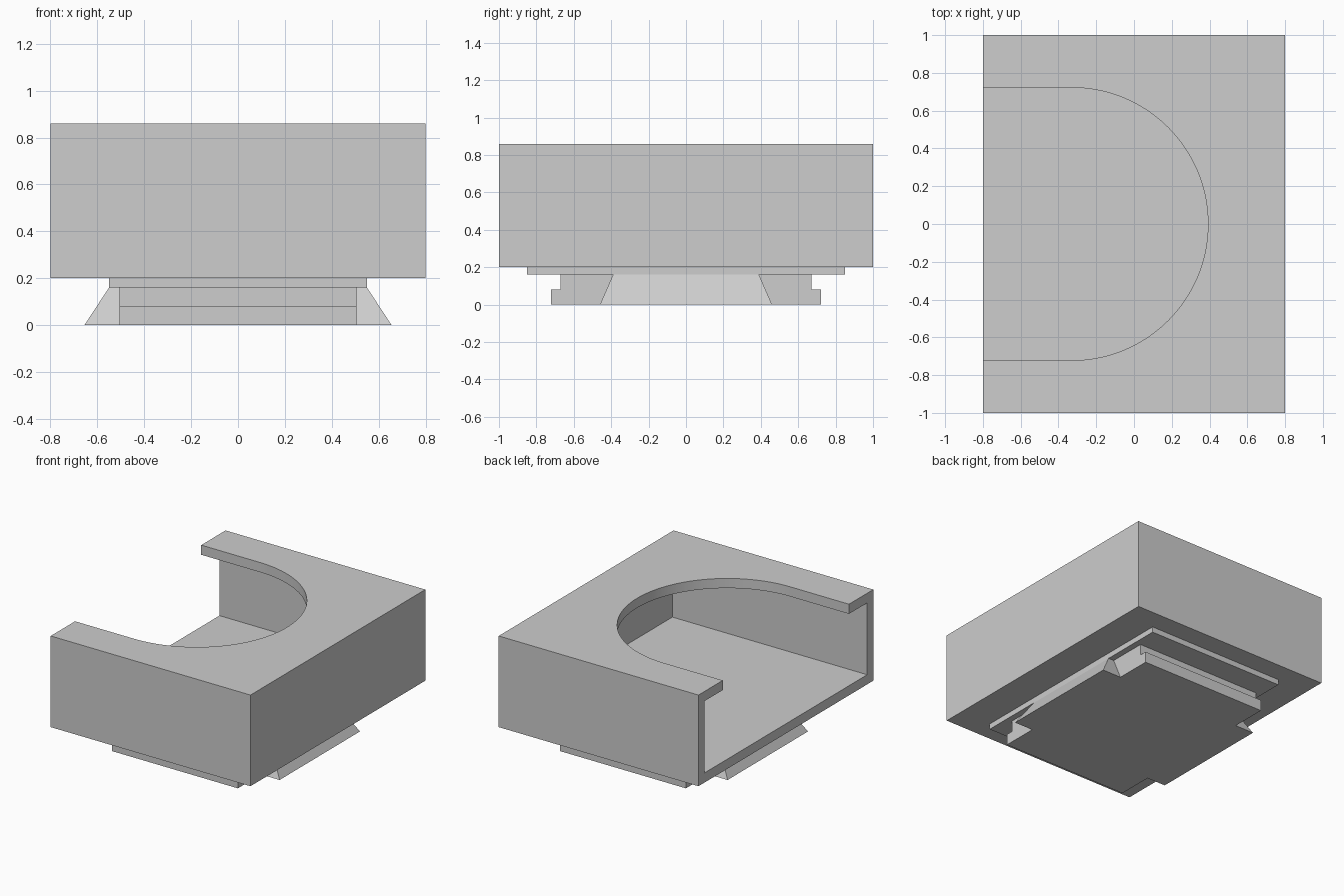
import bpy
import bmesh
from math import cos, sin, pi, radians

if "Cube" in bpy.data.objects:
    bpy.data.objects.remove(bpy.data.objects["Cube"], do_unlink=True)

grey = bpy.data.materials.new("light_grey")
grey.use_nodes = True
colour = (0.61, 0.61, 0.61, 1)
grey.diffuse_color = colour
grey.node_tree.nodes["Principled BSDF"].inputs["Base Color"].default_value = colour


def loft(name, bottom, top, z0, z1):
    """Solid between two outlines with matching point counts."""
    bm = bmesh.new()
    low = [bm.verts.new((x, y, z0)) for x, y in bottom]
    high = [bm.verts.new((x, y, z1)) for x, y in top]
    bm.faces.new(low)
    bm.faces.new(high)
    n = len(low)
    for i in range(n):
        j = (i + 1) % n
        bm.faces.new((low[i], low[j], high[j], high[i]))
    bmesh.ops.recalc_face_normals(bm, faces=bm.faces)
    mesh = bpy.data.meshes.new(name)
    bm.to_mesh(mesh)
    bm.free()
    mesh.materials.append(grey)
    obj = bpy.data.objects.new(name, mesh)
    bpy.context.collection.objects.link(obj)
    return obj


def rect(x0, x1, y):
    return [(x0, -y), (x1, -y), (x1, y), (x0, y)]


def block(name, x0, x1, y, z0, z1):
    return loft(name, rect(x0, x1, y), rect(x0, x1, y), z0, z1)


def combine(target, other, operation):
    """Apply a boolean and discard the second solid."""
    mod = target.modifiers.new("combine", "BOOLEAN")
    mod.operation = operation
    mod.solver = "EXACT"
    mod.object = other
    bpy.context.view_layer.objects.active = target
    bpy.ops.object.modifier_apply(modifier=mod.name)
    bpy.data.objects.remove(other, do_unlink=True)


# Hollow housing, open on one end
WALL, BASE, TOP = 0.07, 0.2, 0.86
housing = block("housing", -0.8, 0.8, 1, BASE, TOP)
cavity = block("cavity_cutter", -1, 0.76, 1 - WALL, BASE + WALL, TOP - WALL)
combine(housing, cavity, "DIFFERENCE")

# Round-ended slot through the lid
RADIUS, CENTRE, STEPS = 0.722, -0.33, 72
arc = [pi * (i / STEPS - 0.5) for i in range(STEPS + 1)]
slot = [(-1, -RADIUS)]
slot += [(CENTRE + RADIUS * cos(a), RADIUS * sin(a)) for a in arc]
slot += [(-1, RADIUS)]
combine(housing, loft("slot_cutter", slot, slot, 0.5, 1), "DIFFERENCE")

# Mounting foot: spacer plate, stepped rail and dovetail
foot = block("mounting_foot", -0.55, 0.55, 0.85, 0.16, BASE)
rail = block("rail_neck", -0.505, 0.505, 0.67, 0, 0.16)
combine(rail, block("rail_flange", -0.505, 0.505, 0.723, 0, 0.08), "UNION")
dovetail = loft("dovetail", rect(-0.655, 0.655, 0.46),
                rect(-0.55, 0.55, 0.39), 0, 0.16)
combine(rail, dovetail, "UNION")
combine(foot, rail, "UNION")

# Smooth only the rounded slot edge
bpy.ops.object.select_all(action="DESELECT")
housing.select_set(True)
bpy.context.view_layer.objects.active = housing
bpy.ops.object.shade_smooth_by_angle(angle=radians(30))
